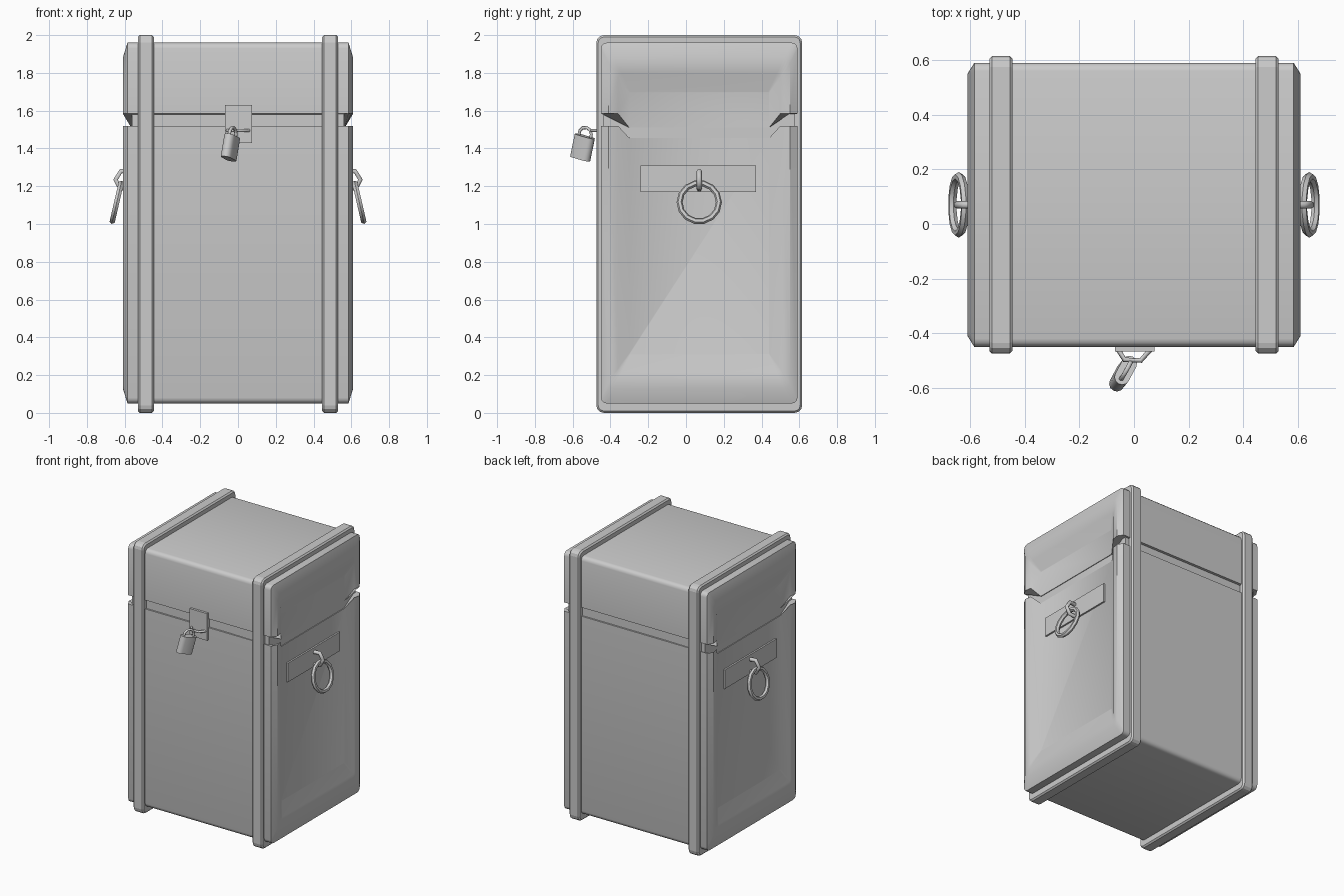
import bpy, bmesh
from math import sin, cos, pi, radians
from mathutils import Vector, Matrix

if "Cube" in bpy.data.objects:
    bpy.data.objects.remove(bpy.data.objects["Cube"])

Y0, Y1 = -0.45, 0.59


def finish(bm, name, smooth=35):
    bmesh.ops.recalc_face_normals(bm, faces=bm.faces[:])
    me = bpy.data.meshes.new(name)
    bm.to_mesh(me)
    bm.free()
    ob = bpy.data.objects.new(name, me)
    bpy.context.collection.objects.link(ob)
    if smooth:
        bpy.ops.object.select_all(action='DESELECT')
        ob.select_set(True)
        bpy.context.view_layer.objects.active = ob
        bpy.ops.object.shade_smooth_by_angle(angle=radians(smooth))
    return ob


def box(name, lo, hi):
    lo, hi = Vector(lo), Vector(hi)
    bm = bmesh.new()
    bmesh.ops.create_cube(bm, size=1)
    for v in bm.verts:
        v.co = (lo + hi) / 2 + Vector(a * b for a, b in zip(v.co, hi - lo))
    return finish(bm, name, 0)


def shell(name, z_closed, z_open, z_dip, s):
    """Half of the case: U-shaped sections swept along x, sunken panels on both ends."""
    # y inset, z inset, x, corner radius, height of the open edge
    rows = [(0, 0, 0.585, 0.03, z_open), (0.04, 0.08, 0.61, 0.03, z_open),
            (0.09, 0.165, 0.602, 0.02, z_open), (0.15, 0.26, 0.565, 0.006, z_dip)]
    bm = bmesh.new()

    def loop(row, side):
        a, b, x, r, zo = row
        yl, yr, zc = Y0 + a, Y1 - a, z_closed + s * b
        pts = [(yl, zo)]
        for cy, start in ((yl + r, pi), (yr - r, 1.5 * pi)):
            for i in range(4):
                t = start + i * pi / 6
                pts.append((cy + r * cos(t), zc + s * r * (1 + sin(t))))
        pts.append((yr, zo))
        return [bm.verts.new((side * x, y, z)) for y, z in pts]

    loops = [loop(r, -1) for r in reversed(rows)] + [loop(r, 1) for r in rows]
    for p, q in zip(loops, loops[1:]):
        for i in range(len(p) - 1):
            bm.faces.new((p[i], p[i + 1], q[i + 1], q[i]))
    bm.faces.new(loops[0])
    bm.faces.new(loops[-1])
    bmesh.ops.holes_fill(bm, edges=[e for e in bm.edges if e.is_boundary], sides=0)
    return finish(bm, name)


def bar(name, pts, radius, matrix=None):
    """Bent metal rod along a few points."""
    cu = bpy.data.curves.new(name, 'CURVE')
    cu.dimensions = '3D'
    cu.bevel_depth = radius
    cu.bevel_resolution = 1
    cu.use_fill_caps = True
    sp = cu.splines.new('POLY')
    sp.points.add(len(pts) - 1)
    for p, co in zip(sp.points, pts):
        p.co = (*co, 1)
    ob = bpy.data.objects.new(name, cu)
    bpy.context.collection.objects.link(ob)
    if matrix:
        ob.matrix_world = matrix
    return ob


def ring(name, matrix, R, r, n=14, m=6):
    bm = bmesh.new()
    g = [[bm.verts.new(matrix @ Vector((0, (R + r * cos(2 * pi * j / m)) * cos(2 * pi * i / n),
                                        (R + r * cos(2 * pi * j / m)) * sin(2 * pi * i / n)))
                       + matrix.to_3x3() @ Vector((r * sin(2 * pi * j / m), 0, 0)))
          for j in range(m)] for i in range(n)]
    for i in range(n):
        for j in range(m):
            k, l = (i + 1) % n, (j + 1) % m
            bm.faces.new((g[i][j], g[k][j], g[k][l], g[i][l]))
    return finish(bm, name)


# Case halves and the recessed core seen in the seam
shell("case_body", 0.05, 1.52, 1.455, 1)
shell("case_lid", 1.96, 1.585, 1.51, -1)
box("seam_core", (-0.56, Y0 + 0.012, 1.40), (0.56, Y1 - 0.012, 1.64))

for side, tag in ((1, "right"), (-1, "left")):
    # Bands wrapped around the case
    x0, x1 = sorted((side * 0.445, side * 0.53))
    band = box("band_" + tag, (x0, -0.475, 0), (x1, 0.615, 2))
    bm = bmesh.new()
    bm.from_mesh(band.data)
    bmesh.ops.bevel(bm, geom=[e for e in bm.edges if abs(e.verts[0].co.x - e.verts[1].co.x) > 0.01],
                    offset=0.04, segments=3, profile=0.5, affect='EDGES')
    rim = [e for e in bm.edges if abs(e.verts[0].co.x - e.verts[1].co.x) < 0.001]
    bmesh.ops.bevel(bm, geom=rim, offset=0.01, segments=1, affect='EDGES')
    bm.to_mesh(band.data)
    bm.free()
    # Handle plate, eye and hanging ring
    x0, x1 = sorted((side * 0.55, side * 0.577))
    box("handle_plate_" + tag, (x0, -0.24, 1.17), (x1, 0.37, 1.31))
    bar("handle_eye_" + tag, [(side * x, 0.07, z) for x, z in
        ((0.57, 1.275), (0.62, 1.28), (0.648, 1.235), (0.625, 1.19), (0.57, 1.185))], 0.014)
    M = Matrix.Translation((side * 0.642, 0.07, 1.115)) @ Matrix.Rotation(-side * radians(13), 4, 'Y')
    ring("handle_ring_" + tag, M, 0.104, 0.016)

# Lock plate and staple
box("lock_plate", (-0.07, -0.467, 1.43), (0.075, -0.44, 1.63))
bar("lock_staple", [(-0.058, -0.46, 1.495), (-0.035, -0.497, 1.495), (0.025, -0.5, 1.495),
                    (0.06, -0.46, 1.495)], 0.009)

# Padlock hanging at a tilt
w = Vector((0.16, 0.2, 0.97)).normalized()
u = Vector((-0.48, -0.87, 0))
u = (u - w * u.dot(w)).normalized()
v = w.cross(u)
P = Matrix.Translation((-0.04, -0.548, 1.405)) @ Matrix((u, v, w)).transposed().to_4x4()
bm = bmesh.new()
r, h = 0.028, 0.03
sect = [((1 if k == 0 else -1) * h + r * cos(t), r * sin(t))
        for k in range(2) for t in (-pi / 2 + k * pi + i * pi / 6 for i in range(7))]
low, top = ([bm.verts.new(P @ Vector((a, b, z))) for a, b in sect] for z in (-0.062, 0.062))
bm.faces.new(low)
bm.faces.new(top)
for i in range(len(sect)):
    j = (i + 1) % len(sect)
    bm.faces.new((low[i], low[j], top[j], top[i]))
finish(bm, "padlock_body")
bar("padlock_shackle", [(-0.036, 0, 0.05), (-0.036, 0, 0.082), (-0.022, 0, 0.102), (0, 0, 0.109),
                        (0.022, 0, 0.102), (0.036, 0, 0.082), (0.036, 0, 0.05)], 0.009, P)
